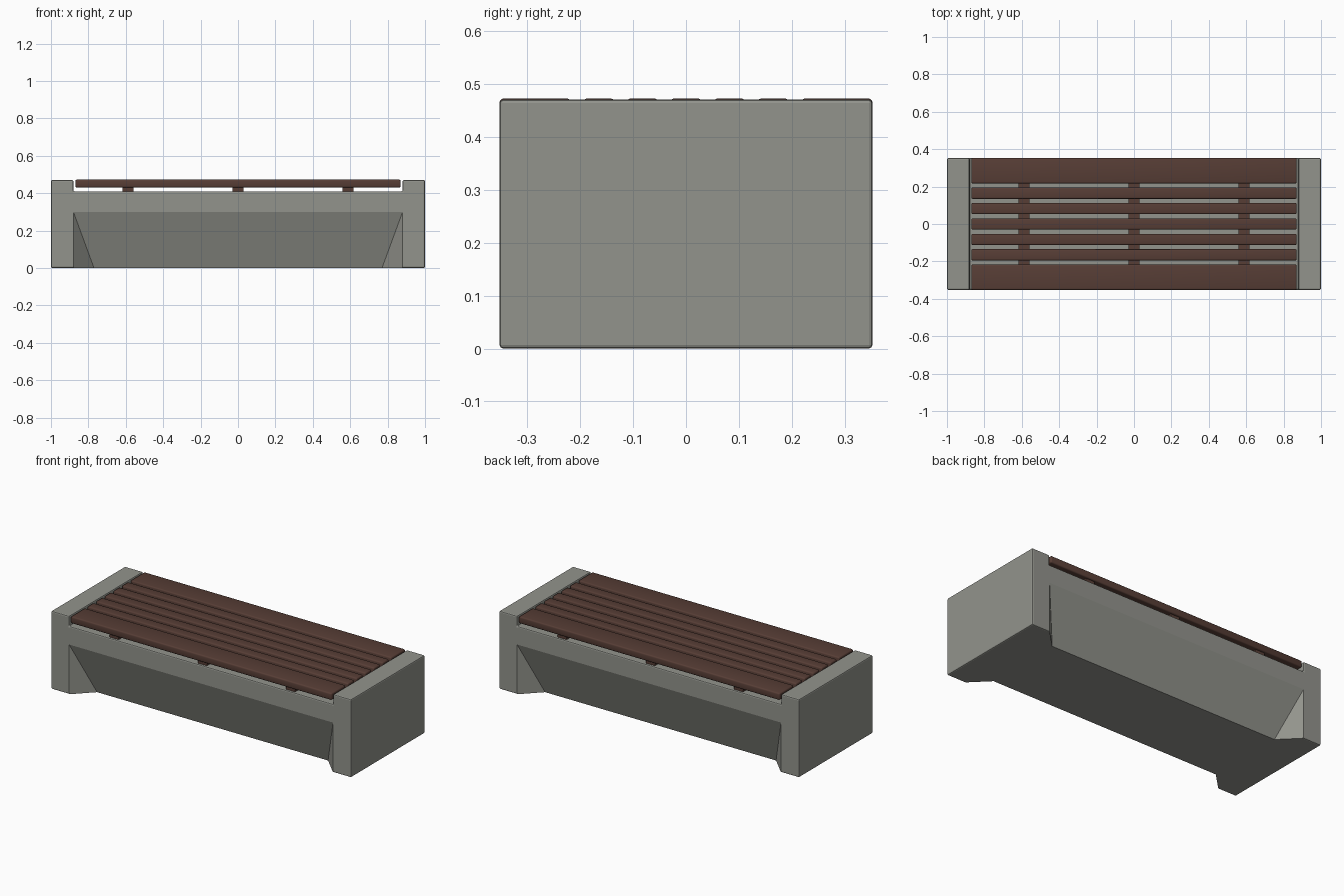
import bpy, bmesh

if "Cube" in bpy.data.objects:
    bpy.data.objects.remove(bpy.data.objects["Cube"])

def material(name, rgb):
    m = bpy.data.materials.new(name)
    m.diffuse_color = (*rgb, 1)
    m.use_nodes = True
    m.node_tree.nodes["Principled BSDF"].inputs["Base Color"].default_value = m.diffuse_color
    return m

CONCRETE = material("grey concrete", (0.29, 0.295, 0.265))
WOOD = material("dark brown wood", (0.095, 0.047, 0.036))

def new_object(name, bm, mat):
    bmesh.ops.recalc_face_normals(bm, faces=bm.faces)
    me = bpy.data.meshes.new(name)
    bm.to_mesh(me)
    bm.free()
    ob = bpy.data.objects.new(name, me)
    bpy.context.collection.objects.link(ob)
    me.materials.append(mat)
    return ob

def bevel(bm, width, segments):
    bmesh.ops.bevel(bm, geom=bm.edges[:], offset=width, segments=segments,
                    profile=0.5, affect='EDGES')

def smooth(ob):
    bpy.ops.object.select_all(action='DESELECT')
    ob.select_set(True)
    bpy.context.view_layer.objects.active = ob
    bpy.ops.object.shade_smooth_by_angle(angle=0.6)

def box(name, x0, x1, y0, y1, z0, z1, mat, width=0, segments=2):
    bm = bmesh.new()
    bmesh.ops.create_cube(bm, size=1)
    for v in bm.verts:
        v.co = ((x0 + x1) / 2 + v.co.x * (x1 - x0),
                (y0 + y1) / 2 + v.co.y * (y1 - y0),
                (z0 + z1) / 2 + v.co.z * (z1 - z0))
    if width:
        bevel(bm, width, segments)
    ob = new_object(name, bm, mat)
    if width:
        smooth(ob)
    return ob

# Concrete body: shallow U profile extruded through the depth
bm = bmesh.new()
profile = [(-1, 0), (1, 0), (1, 0.47), (0.88, 0.47), (0.88, 0.41),
           (-0.88, 0.41), (-0.88, 0.47), (-1, 0.47)]
face = bm.faces.new([bm.verts.new((x, -0.352, z)) for x, z in profile])
ext = bmesh.ops.extrude_face_region(bm, geom=[face])
for v in ext["geom"]:
    if isinstance(v, bmesh.types.BMVert):
        v.co.y = 0.352
bmesh.ops.recalc_face_normals(bm, faces=bm.faces)
bevel(bm, 0.007, 2)
body = new_object("concrete_body", bm, CONCRETE)

# Sloped undercuts on front and back, with splayed ends
for side, label in ((1, "front"), (-1, "back")):
    bm = bmesh.new()
    for s in (-1, 1):
        for x, y, z in ((0.89, -0.362, 0.327), (0.89, -0.362, -0.03),
                        (0.759, -0.231, -0.03)):
            bm.verts.new((s * x, side * y, z))
    bmesh.ops.convex_hull(bm, input=bm.verts[:])
    cutter = new_object(label + "_undercut_cutter", bm, CONCRETE)
    cutter.hide_render = True
    mod = body.modifiers.new(label + "_undercut", 'BOOLEAN')
    mod.object = cutter
    mod.operation = 'DIFFERENCE'
    mod.solver = 'EXACT'
    bpy.context.view_layer.objects.active = body
    bpy.ops.object.modifier_apply(modifier=mod.name)
    bpy.data.objects.remove(cutter)
body.data.polygons.foreach_set("use_smooth", [False] * len(body.data.polygons))

# Cross supports under the slats
for i, x in enumerate((-0.588, 0, 0.588)):
    box(f"cross_support_{i + 1}", x - 0.03, x + 0.03, -0.34, 0.34, 0.409, 0.432, WOOD)

# Seat slats: five narrow ones between two wide edge boards
for i in range(-2, 3):
    y = i * 0.0823
    box(f"narrow_slat_{i + 3}", -0.87, 0.87, y - 0.03, y + 0.03, 0.43, 0.472, WOOD, 0.008, 3)
for s, label in ((-1, "front"), (1, "back")):
    lo, hi = sorted((s * 0.217, s * 0.352))
    box(label + "_wide_board", -0.87, 0.87, lo, hi, 0.43, 0.472, WOOD, 0.008, 3)
